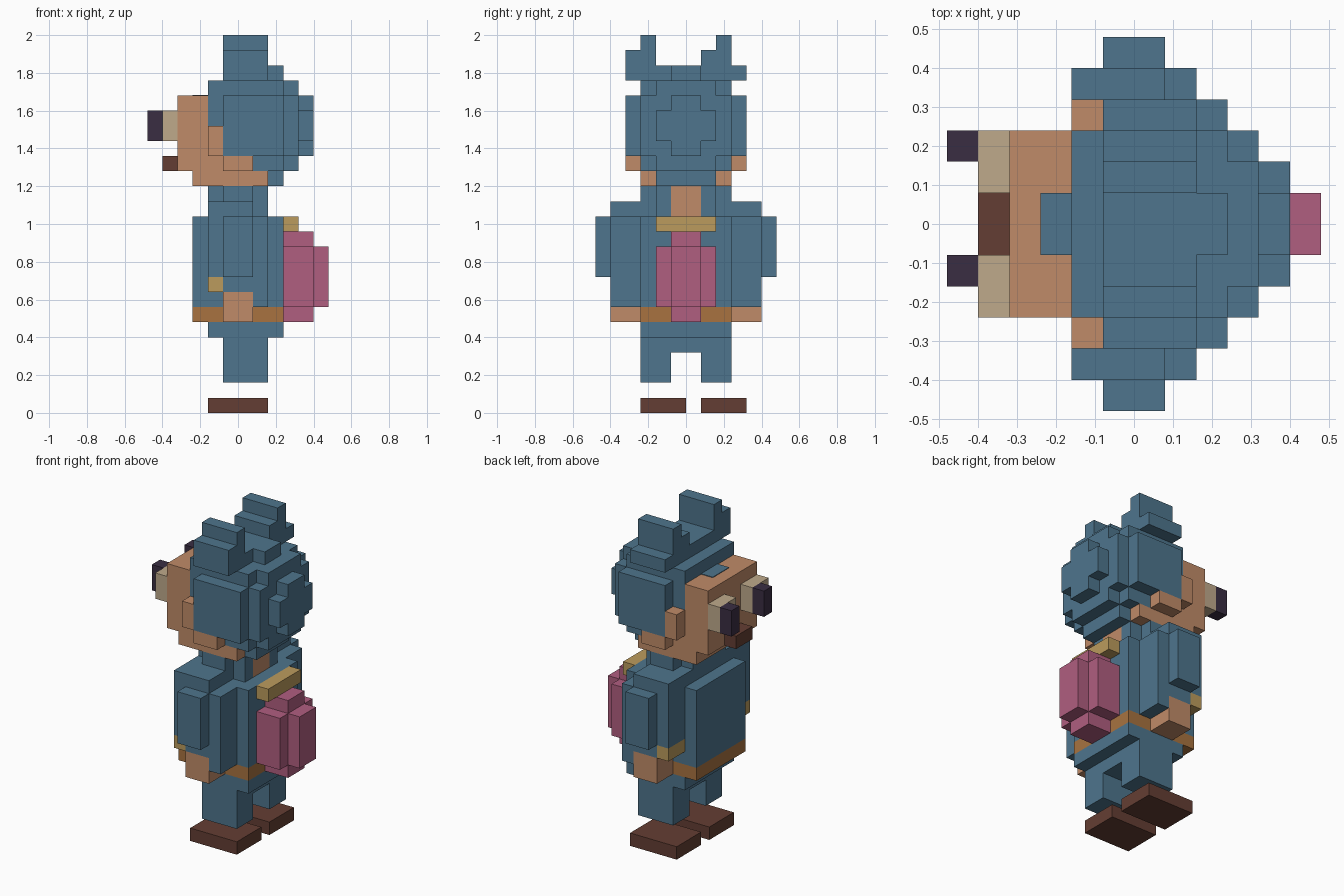
import bpy
import bmesh
from mathutils import Matrix, Vector

cube = bpy.data.objects.get("Cube")
if cube:
    bpy.data.objects.remove(cube, do_unlink=True)

UNIT = 0.08  # edge of one block


def material(name, *rgb):
    mat = bpy.data.materials.new(name)
    mat.use_nodes = True
    mat.diffuse_color = (*rgb, 1)
    mat.node_tree.nodes["Principled BSDF"].inputs["Base Color"].default_value = (*rgb, 1)
    return mat


BLUE = material("slate blue", .077, .178, .266)
SKIN = material("tan skin", .53, .26, .14)
PINK = material("rose pink", .434, .112, .216)
BROWN = material("dark brown", .127, .048, .033)
DARK = material("plum black", .042, .027, .055)
BEIGE = material("pale beige", .52, .4, .26)
GOLD = material("gold", .5, .33, .11)
ORANGE = material("belt orange", .392, .171, .051)


def box(name, mat, x, y, z):
    """Flat-faced block spanning the given ranges, in block units."""
    low, high = (Vector(c) * UNIT for c in zip(x, y, z))
    bm = bmesh.new()
    place = Matrix.Translation((low + high) / 2) @ Matrix.Diagonal((*(high - low), 1))
    bmesh.ops.create_cube(bm, size=1, matrix=place)
    mesh = bpy.data.meshes.new(name)
    bm.to_mesh(mesh)
    bm.free()
    mesh.materials.append(mat)
    obj = bpy.data.objects.new(name, mesh)
    bpy.context.collection.objects.link(obj)


def pair(name, mat, x, y, z):
    """Block on both sides of the body."""
    box(name + "_right", mat, x, y, z)
    box(name + "_left", mat, x, (-y[1], -y[0]), z)


# Shoes and legs
box("shoe_left", BROWN, x=(-2, 2), y=(-3, 0), z=(0, 1))
box("shoe_right", BROWN, x=(-2, 2), y=(1, 4), z=(0, 1))
pair("leg", BLUE, x=(-1, 2), y=(1, 3), z=(2, 5))
box("crotch", BLUE, x=(-1, 2), y=(-1, 1), z=(4, 5))
box("hips", BLUE, x=(-2, 3), y=(-3, 3), z=(5, 6))

# Belt and torso
box("belt", ORANGE, x=(-3, 3), y=(-3, 3), z=(6, 7))
box("torso", BLUE, x=(-3, 3), y=(-3, 3), z=(7, 13))
pair("collar_inner", BLUE, x=(-2, 2), y=(1, 2), z=(13, 15))
pair("collar_outer", BLUE, x=(-1, 1), y=(2, 3), z=(13, 15))
box("collar_front", BLUE, x=(-2, -1), y=(-1, 1), z=(13, 15))
box("neck", SKIN, x=(-1, 2), y=(-1, 1), z=(13, 15))

# Arms, hands and cuffs
pair("shoulder", BLUE, x=(-2, 1), y=(2, 5), z=(13, 14))
pair("upper_arm", BLUE, x=(-2, 2), y=(3, 5), z=(9, 13))
pair("forearm", BLUE, x=(-1, 2), y=(3, 5), z=(8, 9))
pair("sleeve_back", BLUE, x=(1, 2), y=(3, 5), z=(7, 8))
pair("arm_pad", BLUE, x=(-1, 1), y=(5, 6), z=(9, 13))
pair("hand", SKIN, x=(-1, 1), y=(3, 5), z=(6, 8))
pair("cuff", GOLD, x=(-2, -1), y=(3, 5), z=(8, 9))

# Backpack
box("backpack_core", PINK, x=(3, 5), y=(-1, 1), z=(6, 12))
box("backpack_sides", PINK, x=(3, 5), y=(-2, 2), z=(7, 11))
box("backpack_pocket", PINK, x=(5, 6), y=(-1, 1), z=(7, 11))
box("backpack_strap", GOLD, x=(3, 4), y=(-2, 2), z=(12, 13))

# Jaw and face
box("jaw", SKIN, x=(-3, 2), y=(-3, 3), z=(15, 16))
box("jaw_upper", SKIN, x=(-2, 1), y=(-3, 3), z=(16, 17))
pair("jaw_side", SKIN, x=(-1, 1), y=(3, 4), z=(16, 17))
pair("cheek", SKIN, x=(-2, -1), y=(3, 4), z=(17, 19))
box("face", SKIN, x=(-4, -2), y=(-3, 3), z=(16, 21))
box("hairline", BLUE, x=(-3, -2), y=(-1, 1), z=(21, 21.05))
box("mouth", BROWN, x=(-5, -4), y=(-1, 1), z=(16, 17))
pair("eye", BEIGE, x=(-5, -4), y=(1, 3), z=(18, 20))
box("pupil_left", DARK, x=(-6, -5), y=(-2, -1), z=(18, 20))
box("pupil_right", DARK, x=(-6, -5), y=(2, 3), z=(18, 20))

# Hair, stepped into a rounded mass
box("hair_main", BLUE, x=(-2, 3), y=(-3, 3), z=(17, 22))
box("hair_low", BLUE, x=(1, 3), y=(-3, 3), z=(16, 17))
box("hair_nape", BLUE, x=(2, 3), y=(-2, 2), z=(15, 16))
pair("hair_side", BLUE, x=(-1, 3), y=(3, 4), z=(17, 21))
box("hair_back", BLUE, x=(3, 4), y=(-3, 3), z=(17, 21))
box("hair_back_tall", BLUE, x=(3, 4), y=(-2, 2), z=(16, 22))
box("hair_bun_wide", BLUE, x=(4, 5), y=(-2, 2), z=(18, 20))
box("hair_bun_tall", BLUE, x=(4, 5), y=(-1, 1), z=(17, 21))
box("hair_crown", BLUE, x=(-1, 3), y=(-1, 1), z=(22, 23))

# Ears, slightly different on each side
pair("ear_base", BLUE, x=(-1, 2), y=(1, 4), z=(22, 23))
box("ear_middle_left", BLUE, x=(-1, 2), y=(-4, -2), z=(23, 24))
box("ear_middle_right", BLUE, x=(-1, 2), y=(1, 3), z=(23, 24))
pair("ear_tip", BLUE, x=(-1, 2), y=(2, 3), z=(24, 25))
